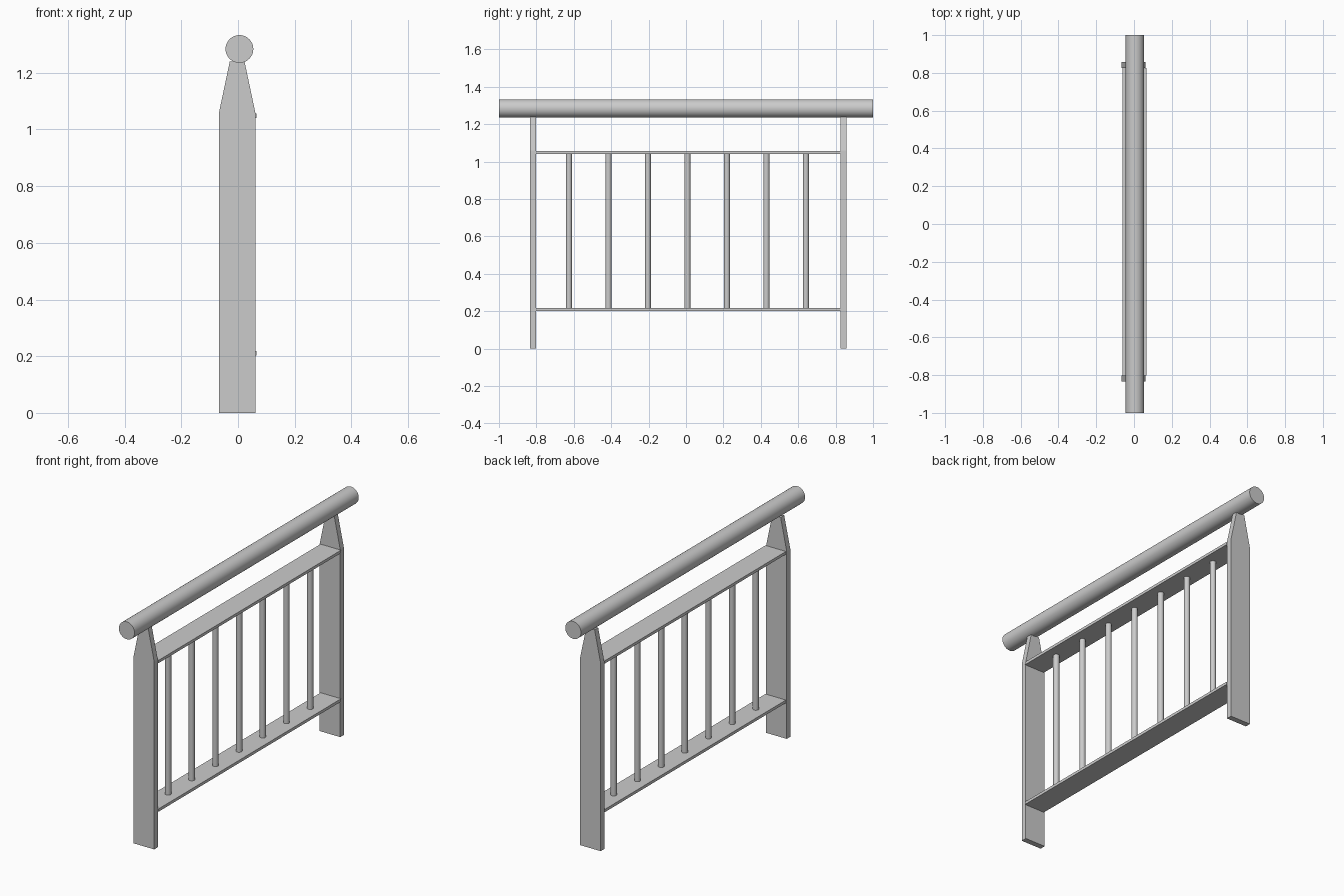
import bpy, bmesh

if "Cube" in bpy.data.objects:
    bpy.data.objects.remove(bpy.data.objects["Cube"])


def finish(name, bm):
    bmesh.ops.recalc_face_normals(bm, faces=bm.faces)
    mesh = bpy.data.meshes.new(name)
    bm.to_mesh(mesh)
    bm.free()
    ob = bpy.data.objects.new(name, mesh)
    bpy.context.collection.objects.link(ob)
    return ob


def extrude_profile(name, profile, y0, y1):
    """Extrude an (x, z) outline along y."""
    bm = bmesh.new()
    face = bm.faces.new([bm.verts.new((x, y0, z)) for x, z in profile])
    new = bmesh.ops.extrude_face_region(bm, geom=[face])["geom"]
    verts = [v for v in new if isinstance(v, bmesh.types.BMVert)]
    bmesh.ops.translate(bm, verts=verts, vec=(0, y1 - y0, 0))
    return finish(name, bm)


def rod(name, radius, length, location, rotation=(0, 0, 0), sides=32):
    bpy.ops.mesh.primitive_cylinder_add(vertices=sides, radius=radius, depth=length,
                                        location=location, rotation=rotation)
    ob = bpy.context.object
    ob.name = name
    bpy.ops.object.shade_smooth_by_angle()
    return ob


# Two flat posts with tapered tops
post = [(-0.067, 0), (0.061, 0), (0.061, 1.06), (0.023, 1.24), (-0.029, 1.24), (-0.067, 1.06)]
extrude_profile("front_post", post, -0.835, -0.803)
extrude_profile("back_post", post, 0.825, 0.857)

# Flat horizontal bars between the posts
for name, z in (("lower_bar", 0.202), ("upper_bar", 1.041)):
    bar = [(-0.062, z), (0.066, z), (0.066, z + 0.016), (-0.062, z + 0.016)]
    extrude_profile(name, bar, -0.803, 0.825)

# Seven round balusters
for i in range(7):
    rod(f"baluster_{i + 1}", 0.016, 0.825, (0.002, -0.626 + i * 0.2112, 0.6295))

# Round handrail
rod("handrail", 0.049, 2.0, (0.005, 0, 1.284), (1.570796, 0, 0), sides=48)
